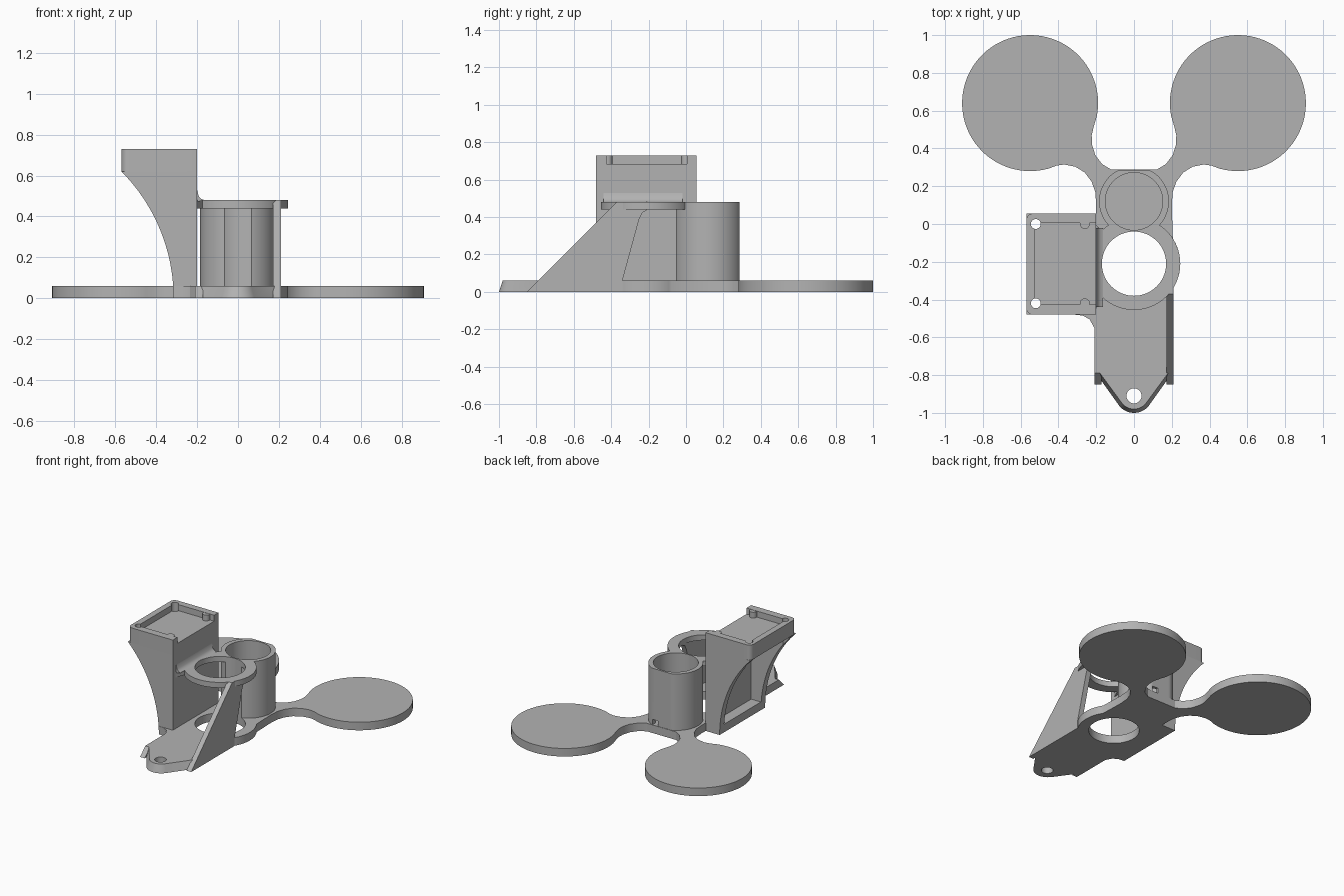
import bpy, bmesh
from math import radians, cos, sin, sqrt

if "Cube" in bpy.data.objects:
    bpy.data.objects.remove(bpy.data.objects["Cube"], do_unlink=True)

grey = bpy.data.materials.new("plain grey")
grey.use_nodes = True
COLOUR = (0.45, 0.45, 0.45, 1)
grey.diffuse_color = COLOUR
grey.node_tree.nodes["Principled BSDF"].inputs["Base Color"].default_value = COLOUR


def arc(cx, cy, r, a0=0, a1=360, n=72):
    """Points along an arc; a full circle leaves out the repeated end."""
    steps = n if a1 - a0 == 360 else n + 1
    angles = [radians(a0 + (a1 - a0) * i / n) for i in range(steps)]
    return [(cx + r * cos(a), cy + r * sin(a)) for a in angles]


def prism(name, pts, lo, hi, axis="z"):
    """Extrude a 2D outline along an axis between lo and hi."""
    place = {"x": lambda a, b, h: (h, a, b),
             "y": lambda a, b, h: (a, h, b),
             "z": lambda a, b, h: (a, b, h)}[axis]
    bm = bmesh.new()
    low = [bm.verts.new(place(a, b, lo)) for a, b in pts]
    top = [bm.verts.new(place(a, b, hi)) for a, b in pts]
    bm.faces.new(low[::-1])
    bm.faces.new(top)
    for i in range(len(pts)):
        j = (i + 1) % len(pts)
        bm.faces.new((low[i], low[j], top[j], top[i]))
    bmesh.ops.recalc_face_normals(bm, faces=bm.faces)
    mesh = bpy.data.meshes.new(name)
    bm.to_mesh(mesh)
    bm.free()
    mesh.materials.append(grey)
    obj = bpy.data.objects.new(name, mesh)
    bpy.context.collection.objects.link(obj)
    return obj


def rect(x0, x1, y0, y1):
    return [(x0, y0), (x1, y0), (x1, y1), (x0, y1)]


def cut(obj, pts, lo, hi):
    """Subtract a vertical prism from an object, then discard the cutter."""
    cutter = prism("cutter", pts, lo, hi)
    cutter.hide_render = True
    mod = obj.modifiers.new("cut", "BOOLEAN")
    mod.operation = "DIFFERENCE"
    mod.solver = "EXACT"
    mod.object = cutter
    bpy.context.view_layer.objects.active = obj
    bpy.ops.object.modifier_apply(modifier=mod.name)
    bpy.data.objects.remove(cutter, do_unlink=True)


PLATE = 0.06            # base thickness
DECK = 0.48             # height of tube and upper ring
RING_Y, RING_HOLE, RING_R = -0.21, 0.17, 0.245
TUBE_Y = 0.12
ring_hole = arc(0, RING_Y, RING_HOLE)
parts = []

# Base plate: half outline from nose tip to back, then mirrored
half = arc(0, -0.9, 0.08, -90, -36, 10)
half += [(0.18, -0.79), (0.205, -0.79)]
half += arc(0, RING_Y, RING_R, -33, 33, 16)
half += [(0.2, 0.1), (0.205, 0.17), (0.225, 0.225), (0.26, 0.272),
         (0.31, 0.303), (0.37, 0.315), (0.41, 0.309)]
half += arc(0.55, 0.64, 0.36, -106, 191, 72)
half += [(0.212, 0.52), (0.224, 0.47), (0.222, 0.42), (0.205, 0.365),
         (0.17, 0.318), (0.12, 0.288)]
outline = half + [(-x, y) for x, y in reversed(half[1:])]
base = prism("base_plate", outline, 0, PLATE)
# Slope the nose outwards towards the bottom
for v in base.data.vertices:
    if v.co.z < 0.01 and v.co.y < -0.7:
        if abs(v.co.x) < 0.1:
            v.co.x *= 1.25
            v.co.y = -0.9 + (v.co.y + 0.9) * 1.25
        elif abs(v.co.x) < 0.2:
            v.co.y -= 0.03
cut(base, ring_hole, -0.1, 0.2)
cut(base, arc(0, -0.91, 0.04, n=32), -0.1, 0.2)
parts.append(base)

# Tube with flat back, cut by the ring bore in front
tube = prism("tube", [(x, min(y, 0.285)) for x, y in arc(0, TUBE_Y, 0.185)], 0, DECK)
cut(tube, arc(0, TUBE_Y, 0.152), PLATE, 0.6)
cut(tube, ring_hole, -0.1, 0.6)
cut(tube, rect(0.03, 0.075, 0.2, 0.32), PLATE, 0.1)
parts.append(tube)

# Upper ring with its web to the tower
ring = prism("upper_ring", arc(0, RING_Y, RING_R, -135, 135, 60)
             + [(-0.185, -0.02), (-0.205, 0), (-0.205, -0.46), (-0.185, -0.41)],
             0.44, DECK)
cut(ring, ring_hole, 0.3, 0.6)
cut(ring, arc(0, TUBE_Y, 0.152), 0.3, 0.6)
fillet = prism("ring_fillet", [(-0.205, 0.47), (-0.165, 0.48), (-0.18, 0.486),
                               (-0.193, 0.5), (-0.2, 0.53), (-0.205, 0.53)],
               -0.44, -0.02, "y")
cut(fillet, ring_hole, 0.3, 0.6)
parts += [ring, fillet]

# Tall side fin, and the low stub on the other side
parts.append(prism("side_fin", [(-0.85, 0), (-0.37, DECK), (-0.21, DECK), (-0.21, 0.435),
                                (-0.232, 0.425), (-0.25, 0.39), (-0.34, PLATE), (-0.34, 0)],
                   0.172, 0.21, "x"))
parts.append(prism("fin_stub", [(-0.85, 0), (-0.79, PLATE), (-0.5, PLATE), (-0.5, 0)],
                   -0.21, -0.172, "x"))

# Tower foot, wall and curved ribs
IN, OUT, FRONT, BACK, BOX = -0.2, -0.57, -0.48, 0.055, 0.62
parts.append(prism("tower_foot", [(-0.315, FRONT), (-0.27, -0.485), (-0.235, -0.505),
                                  (-0.21, -0.55), (IN, -0.55), (IN, BACK),
                                  (-0.315, BACK)], 0, PLATE))
parts.append(prism("tower_wall", rect(-0.235, IN, FRONT, BACK), 0, BOX))
R = 0.881
sweep = [(-0.315 - R + sqrt(R * R - z * z), z) for z in [BOX * i / 24 for i in range(25)]]
holes = [arc(-0.52, y, 0.026, n=24) for y in (0, -0.42)]
for name, y in (("front_rib", FRONT), ("back_rib", BACK - 0.05)):
    rib = prism(name, sweep + [(IN, BOX), (IN, 0)], y, y + 0.05, "y")
    for hole in holes:
        cut(rib, hole, 0.3, 0.9)
    parts.append(rib)

# Tray on top: rounded outer corners, open towards the ring
C = 0.035
tray = prism("tray", [(IN, FRONT), (IN, BACK)]
             + arc(OUT + C, BACK - C, C, 90, 180, 8)
             + arc(OUT + C, FRONT + C, C, 180, 270, 8), BOX, 0.73)
cut(tray, rect(-0.525, -0.1, -0.425, 0.005), 0.685, 0.9)
for hole in holes:
    cut(tray, hole, 0.3, 0.9)
parts.append(tray)
for name, y in (("front_peg", -0.42), ("back_peg", 0)):
    parts.append(prism(name, arc(-0.26, y, 0.026, n=24), 0.67, 0.728))

# Smooth the curved walls, keep edges sharp
bpy.ops.object.select_all(action="DESELECT")
for obj in parts:
    obj.select_set(True)
bpy.context.view_layer.objects.active = base
bpy.ops.object.shade_smooth_by_angle(angle=radians(30))
